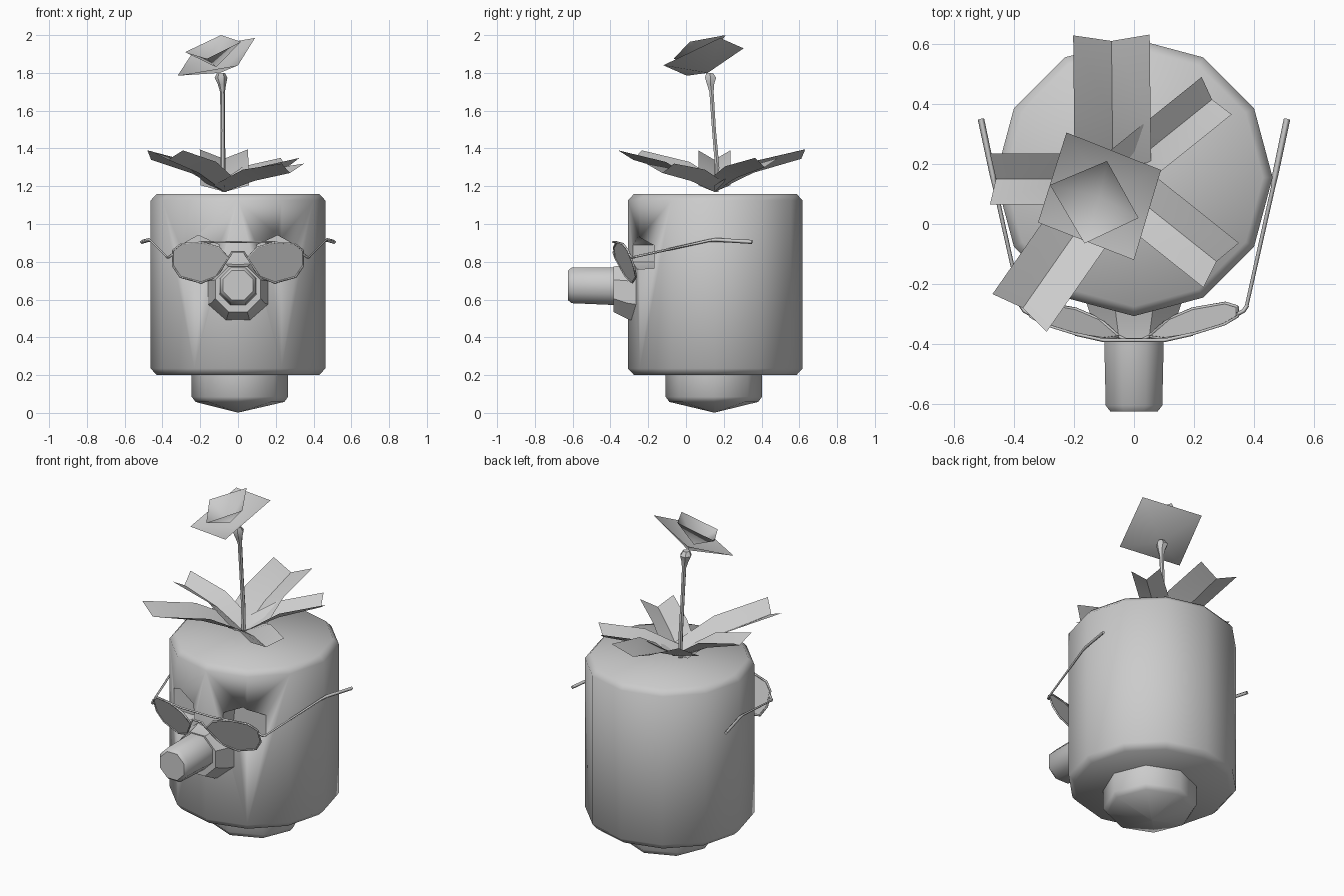
import bpy, bmesh, math
from mathutils import Vector

if "Cube" in bpy.data.objects:
    bpy.data.objects.remove(bpy.data.objects["Cube"])


def make(name, verts, faces, angle=50):
    me = bpy.data.meshes.new(name)
    me.from_pydata([tuple(v) for v in verts], [], faces)
    bm = bmesh.new()
    bm.from_mesh(me)
    bmesh.ops.recalc_face_normals(bm, faces=bm.faces)
    bm.to_mesh(me)
    bm.free()
    ob = bpy.data.objects.new(name, me)
    bpy.context.collection.objects.link(ob)
    bpy.ops.object.select_all(action='DESELECT')
    ob.select_set(True)
    bpy.context.view_layer.objects.active = ob
    bpy.ops.object.shade_smooth_by_angle(angle=math.radians(angle))
    return ob


def loft(name, rings, sides, turn=0, axis='Z', angle=50):
    """Closed solid through (centre, radius) rings, along Z or Y."""
    verts, faces = [], []
    for c, r in rings:
        for i in range(sides):
            a = 2 * math.pi * i / sides + turn
            u, v = r * math.cos(a), r * math.sin(a)
            verts.append(Vector(c) + (Vector((u, v, 0)) if axis == 'Z' else Vector((u, 0, v))))
    for k in range(len(rings) - 1):
        for i in range(sides):
            j = (i + 1) % sides
            faces.append((k*sides + i, k*sides + j, (k+1)*sides + j, (k+1)*sides + i))
    faces.append(tuple(range(sides)))
    faces.append(tuple(range((len(rings) - 1) * sides, len(rings) * sides)))
    return make(name, verts, faces, angle)


def wire(name, pts, r, closed=False, radii=None):
    cu = bpy.data.curves.new(name, 'CURVE')
    cu.dimensions = '3D'
    cu.bevel_depth, cu.bevel_resolution = r, 0
    cu.use_fill_caps = True
    sp = cu.splines.new('POLY')
    sp.points.add(len(pts) - 1)
    for i, p in enumerate(pts):
        sp.points[i].co = (*p, 1)
        sp.points[i].radius = radii[i] if radii else 1
    sp.use_cyclic_u = closed
    ob = bpy.data.objects.new(name, cu)
    bpy.context.collection.objects.link(ob)
    return ob


# Head: twelve-sided bevelled drum
CY = 0.155
head = loft('head', [((0, CY, 0.20), 0.43), ((0, CY, 0.235), 0.462),
                     ((0, CY, 1.125), 0.462), ((0, CY, 1.16), 0.43)], 12)

# Eye sockets carved under the brow
socket = [(0.09, 0.80), (0.18, 0.76), (0.31, 0.765), (0.31, 0.885), (0.21, 0.94), (0.10, 0.89)]
n = len(socket)
for s, side in ((1, 'right'), (-1, 'left')):
    verts = [(s*x, -0.5, z) for x, z in socket] + [(s*x, -0.17, z) for x, z in socket]
    faces = [(i, (i+1) % n, (i+1) % n + n, i + n) for i in range(n)]
    faces += [tuple(range(n)), tuple(range(n, 2*n))]
    cutter = make('socket_cutter_' + side, verts, faces)
    cutter.hide_render = True
    cutter.hide_set(True)
    cutter.display_type = 'WIRE'
    mod = head.modifiers.new('socket', 'BOOLEAN')
    mod.operation, mod.solver, mod.object = 'DIFFERENCE', 'EXACT', cutter

# Neck with a shallow pointed underside
loft('neck', [((0.0, 0.15, 0.002), 0.003), ((0.01, 0.147, 0.058), 0.235),
              ((0.01, 0.147, 0.085), 0.255), ((0.01, 0.147, 0.21), 0.255)], 8)

# Nose: flared base and protruding peg
loft('nose_base', [((0, -0.24, 0.64), 0.18), ((0, -0.31, 0.64), 0.155),
                   ((0, -0.385, 0.655), 0.13)], 8, math.pi / 8, 'Y', 40)
loft('nose', [((0, -0.36, 0.67), 0.108), ((0, -0.605, 0.675), 0.102),
              ((0, -0.625, 0.675), 0.085)], 8, math.pi / 8, 'Y')


# Leaves: folded strips with a crease down the middle
def leaf(name, root, tip, width, z_tip):
    a, b = Vector(root), Vector(tip)
    d = (b - a).normalized()
    side = Vector((-d.y, d.x)) * width / 2
    verts = []
    for t, z, lift in ((0.0, 1.17, 0.035), (0.45, 1.17 + (z_tip - 1.17) * 0.58, 0.06), (1.0, z_tip, 0.05)):
        p = a.lerp(b, t)
        for k in (-1, 0, 1):
            q = p + side * k + d * (0.02 * abs(k) if t == 1 else 0)
            verts.append((q.x, q.y, z + lift * abs(k)))
    faces = [(r*3 + c, r*3 + c + 1, r*3 + c + 4, r*3 + c + 3) for r in (0, 1) for c in (0, 1)]
    make(name, verts, faces, 25)


for i, (tip, width, z) in enumerate([((-0.075, 0.61), 0.255, 1.345), ((-0.46, 0.15), 0.17, 1.34),
                                     ((-0.37, -0.28), 0.22, 1.34), ((0.275, -0.125), 0.19, 1.27),
                                     ((0.26, 0.415), 0.16, 1.30)]):
    leaf(f'leaf_{i + 1}', (-0.07, 0.15), tip, width, z)

# Stem with a flared top
loft('stem', [((-0.075, 0.16, 1.17), 0.013), ((-0.08, 0.165, 1.30), 0.013), ((-0.08, 0.148, 1.50), 0.012),
              ((-0.082, 0.135, 1.70), 0.013), ((-0.085, 0.13, 1.74), 0.022),
              ((-0.09, 0.13, 1.775), 0.034), ((-0.09, 0.125, 1.80), 0.02)], 6)

# Flower: two nested four-cornered cups
fan = [(0, 1, 2), (0, 2, 3), (0, 3, 4), (0, 4, 1)]
make('outer_petals', [(-0.095, 0.115, 1.80), (-0.225, 0.305, 1.93), (0.09, 0.18, 1.985),
                      (0, -0.12, 1.84), (-0.32, 0.005, 1.785)], fan, 70)
make('inner_petals', [(-0.115, 0.09, 1.83), (-0.09, 0.21, 2.0), (0.015, 0.02, 1.965),
                      (-0.165, -0.065, 1.875), (-0.28, 0.13, 1.91)], fan, 70)

# Glasses: tilted lenses, rims and arms on each side
lens = [(0.05, 0.82), (0.10, 0.875), (0.195, 0.903), (0.30, 0.895), (0.345, 0.86),
        (0.345, 0.78), (0.305, 0.72), (0.195, 0.69), (0.115, 0.72)]


def on_lens(s, x, z):
    return (s * x, 0.28 * (x - 0.05) + 0.39 * (0.82 - z) - 0.375, z)


for s, side in ((1, 'right'), (-1, 'left')):
    rim = [on_lens(s, x, z) for x, z in lens]
    make('lens_' + side, rim, [tuple(range(len(rim)))])
    wire('rim_' + side, rim, 0.006, True)
    wire('hinge_' + side, [on_lens(s, 0.345, 0.84), (s*0.365, -0.29, 0.825), (s*0.378, -0.27, 0.825)], 0.007)
    wire('temple_' + side, [(s*0.375, -0.275, 0.825), (s*0.463, 0.12, 0.912),
                            (s*0.47, 0.16, 0.916), (s*0.51, 0.35, 0.905)], 0.006, radii=[1, 1.2, 1.7, 1.8])

# Brow bar and nose bridge
wire('brow_bar', [on_lens(-1, 0.195, 0.903), (-0.1, -0.388, 0.905), (0.1, -0.388, 0.905),
                  on_lens(1, 0.195, 0.903)], 0.006)
wire('bridge', [on_lens(-1, 0.05, 0.82), (-0.03, -0.385, 0.853), (0.03, -0.385, 0.853),
                on_lens(1, 0.05, 0.82)], 0.006)
